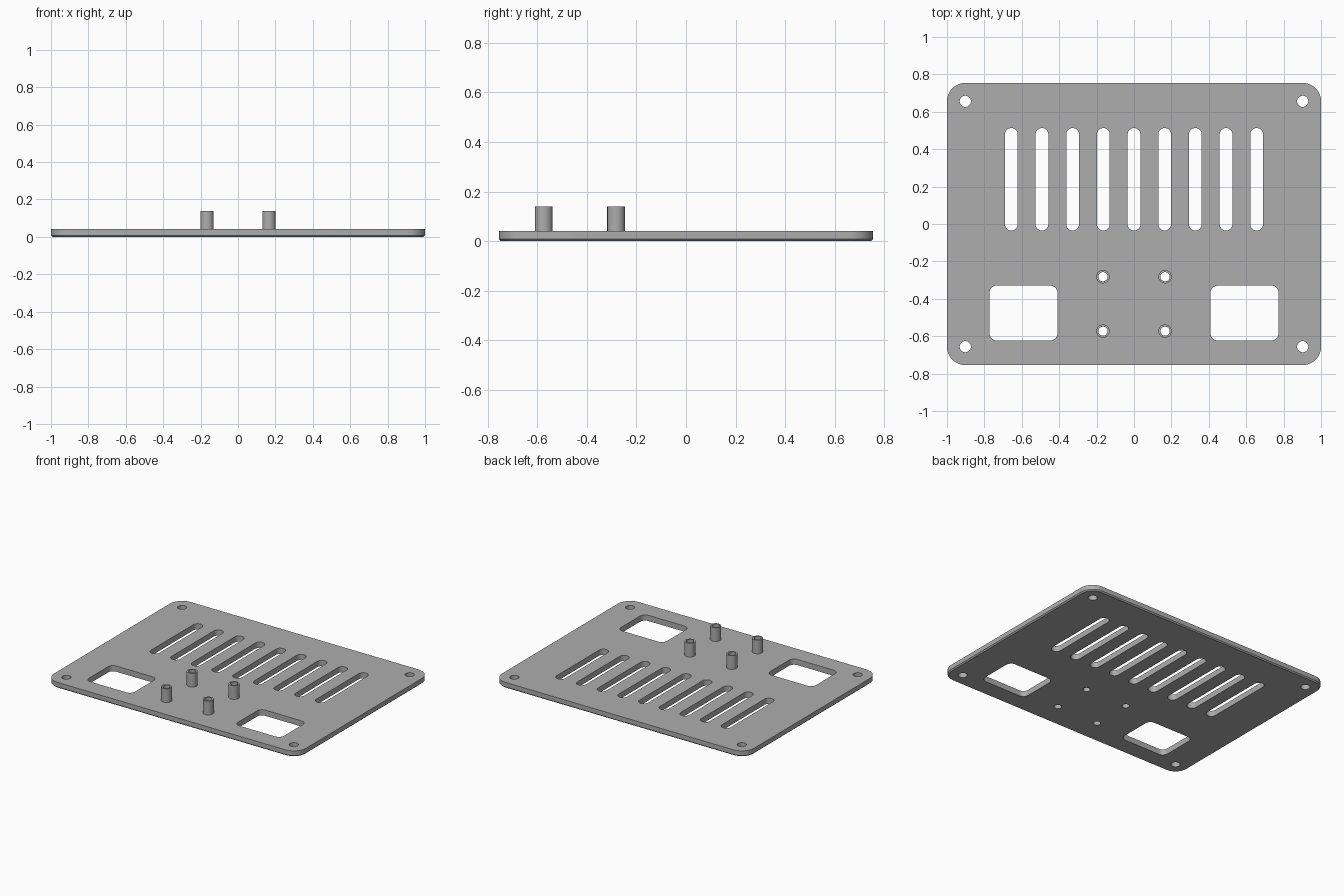
import bpy, bmesh, math

if "Cube" in bpy.data.objects:
    bpy.data.objects.remove(bpy.data.objects["Cube"])

THICK, CHAMFER, TOP = 0.041, 0.008, 0.139
HALF_X, HALF_Y, CORNER = 1.0, 0.754, 0.098
STANDOFFS = [(x, y) for x in (-0.166, 0.166) for y in (-0.573, -0.282)]

grey = bpy.data.materials.new("grey plastic")
grey.diffuse_color = (0.42, 0.42, 0.42, 1)
grey.use_nodes = True
grey.node_tree.nodes["Principled BSDF"].inputs["Base Color"].default_value = grey.diffuse_color


def rounded(cx, cy, hx, hy, r, seg=10):
    """Counter-clockwise rounded rectangle; a circle or slot when r fills a side."""
    pts = []
    for q, (sx, sy) in enumerate([(1, 1), (-1, 1), (-1, -1), (1, -1)]):
        for i in range(seg + 1):
            a = math.pi / 2 * (q + i / seg)
            pts.append((cx + sx * (hx - r) + r * math.cos(a),
                        cy + sy * (hy - r) + r * math.sin(a)))
    return pts


def loft(bm, rings, caps=True):
    """Skin a stack of (outline, z) rings."""
    loops = [[bm.verts.new((x, y, z)) for x, y in pts] for pts, z in rings]
    for a, b in zip(loops, loops[1:]):
        for i in range(len(a)):
            j = (i + 1) % len(a)
            bm.faces.new((a[i], a[j], b[j], b[i]))
    if caps:
        bm.faces.new(loops[0][::-1])
        bm.faces.new(loops[-1])


def finish(name, bm):
    bmesh.ops.remove_doubles(bm, verts=bm.verts, dist=1e-5)
    bmesh.ops.recalc_face_normals(bm, faces=bm.faces)
    mesh = bpy.data.meshes.new(name)
    bm.to_mesh(mesh)
    bm.free()
    mesh.materials.append(grey)
    obj = bpy.data.objects.new(name, mesh)
    bpy.context.collection.objects.link(obj)
    return obj


def smooth(obj):
    bpy.ops.object.select_all(action='DESELECT')
    obj.select_set(True)
    bpy.context.view_layer.objects.active = obj
    bpy.ops.object.shade_smooth_by_angle(angle=math.radians(30))


# Base plate with a chamfered lower edge
bm = bmesh.new()
loft(bm, [(rounded(0, 0, HALF_X - CHAMFER, HALF_Y - CHAMFER, CORNER - CHAMFER), 0),
          (rounded(0, 0, HALF_X, HALF_Y, CORNER), CHAMFER),
          (rounded(0, 0, HALF_X, HALF_Y, CORNER), THICK)])
plate = finish("base_plate", bm)

# Openings: vent slots, windows, corner screw holes, standoff bores
openings = [rounded(0.164 * i, 0.239, 0.034, 0.274, 0.034) for i in range(-4, 5)]
for s in (-1, 1):
    openings.append(rounded(s * 0.591, -0.476, 0.182, 0.147, 0.04))
    for t in (-1, 1):
        openings.append(rounded(s * 0.902, t * 0.656, 0.03, 0.03, 0.03))
openings += [rounded(x, y, 0.0245, 0.0245, 0.0245) for x, y in STANDOFFS]
bm = bmesh.new()
for pts in openings:
    loft(bm, [(pts, -0.05), (pts, 0.1)])
cutter = finish("opening_cutter", bm)
cutter.hide_render = True

# Cut the openings and bake the result
mod = plate.modifiers.new("openings", 'BOOLEAN')
mod.operation, mod.solver, mod.object = 'DIFFERENCE', 'EXACT', cutter
bpy.context.view_layer.objects.active = plate
plate.select_set(True)
bpy.ops.object.modifier_apply(modifier=mod.name)
bpy.data.objects.remove(cutter)
smooth(plate)

# Hollow standoffs, open at the plate
for n, (x, y) in enumerate(STANDOFFS, 1):
    bm = bmesh.new()
    outer = rounded(x, y, 0.0355, 0.0355, 0.0355)
    inner = rounded(x, y, 0.0245, 0.0245, 0.0245)
    loft(bm, [(outer, THICK), (outer, TOP), (inner, TOP), (inner, THICK)], caps=False)
    smooth(finish(f"standoff_{n}", bm))
